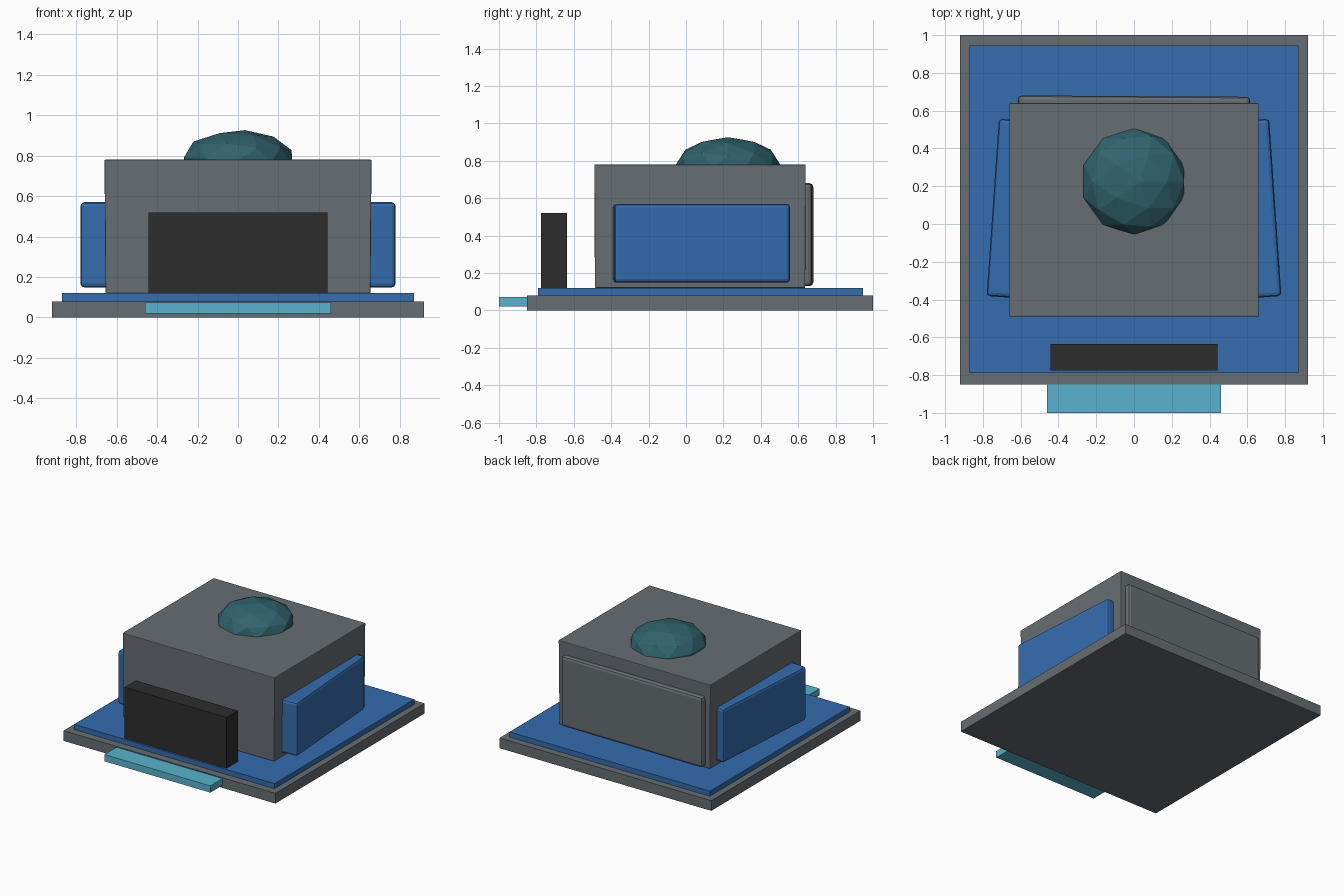
import bpy
from math import atan2
from mathutils import Vector, Matrix

default = bpy.data.objects.get("Cube")
if default:
    bpy.data.objects.remove(default)


def material(name, rgb):
    mat = bpy.data.materials.new(name)
    mat.use_nodes = True
    color = (*rgb, 1.0)
    mat.diffuse_color = color
    mat.node_tree.nodes["Principled BSDF"].inputs["Base Color"].default_value = color
    return mat


grey = material("slate grey", (0.135, 0.155, 0.17))
blue = material("blue", (0.035, 0.15, 0.42))
cyan = material("light cyan", (0.10, 0.45, 0.62))
black = material("charcoal", (0.026, 0.026, 0.026))
teal = material("dark teal", (0.03, 0.125, 0.155))


def box(name, mat, low, high, bevel=0.0, turn=0.0):
    """Box between two corners, optionally bevelled and turned about its middle."""
    low, high = Vector(low), Vector(high)
    bpy.ops.mesh.primitive_cube_add(size=1, location=(low + high) / 2)
    obj = bpy.context.object
    obj.name = name
    obj.data.transform(Matrix.Diagonal((*(high - low), 1)))
    obj.rotation_euler.z = turn
    obj.data.materials.append(mat)
    if bevel:
        mod = obj.modifiers.new("soft edges", 'BEVEL')
        mod.width = bevel
        mod.segments = 2
    return obj


# Ground slab, raised mat and front step
box("base_slab", grey, (-0.92, -0.85, 0), (0.92, 1.0, 0.08))
box("floor_mat", blue, (-0.87, -0.79, 0.07), (0.87, 0.945, 0.12))
box("front_step", cyan, (-0.46, -1.0, 0.02), (0.46, -0.84, 0.073))

# Main block, narrowing very slightly towards the floor
body = box("main_block", grey, (-0.66, -0.49, 0.12), (0.66, 0.64, 0.78), bevel=0.005)
for v in body.data.vertices:
    if v.co.z < 0:
        v.co.x *= 0.992
        v.co.y *= 0.995

# Front counter and rear panel
box("front_counter", black, (-0.443, -0.775, 0.11), (0.443, -0.635, 0.52))
box("rear_panel", grey, (-0.615, 0.58, 0.13), (0.615, 0.677, 0.68), 0.02, -0.006)

# Side panels splayed outwards at the front
splay = atan2(0.065, 0.94)
for side, name in ((1, "left_panel"), (-1, "right_panel")):
    x = side * 0.668
    box(name, blue, (x - 0.08, -0.388, 0.148), (x + 0.08, 0.553, 0.57),
        0.02, side * splay)

# Faceted dome on the roof
bpy.ops.mesh.primitive_ico_sphere_add(subdivisions=2, radius=1, location=(0, 0.225, 0.775))
dome = bpy.context.object
dome.name = "roof_dome"
dome.data.transform(Matrix.Diagonal((0.282, 0.282, 0.152, 1)) @ Matrix.Rotation(0.12, 4, 'Y'))
dome.data.materials.append(teal)
